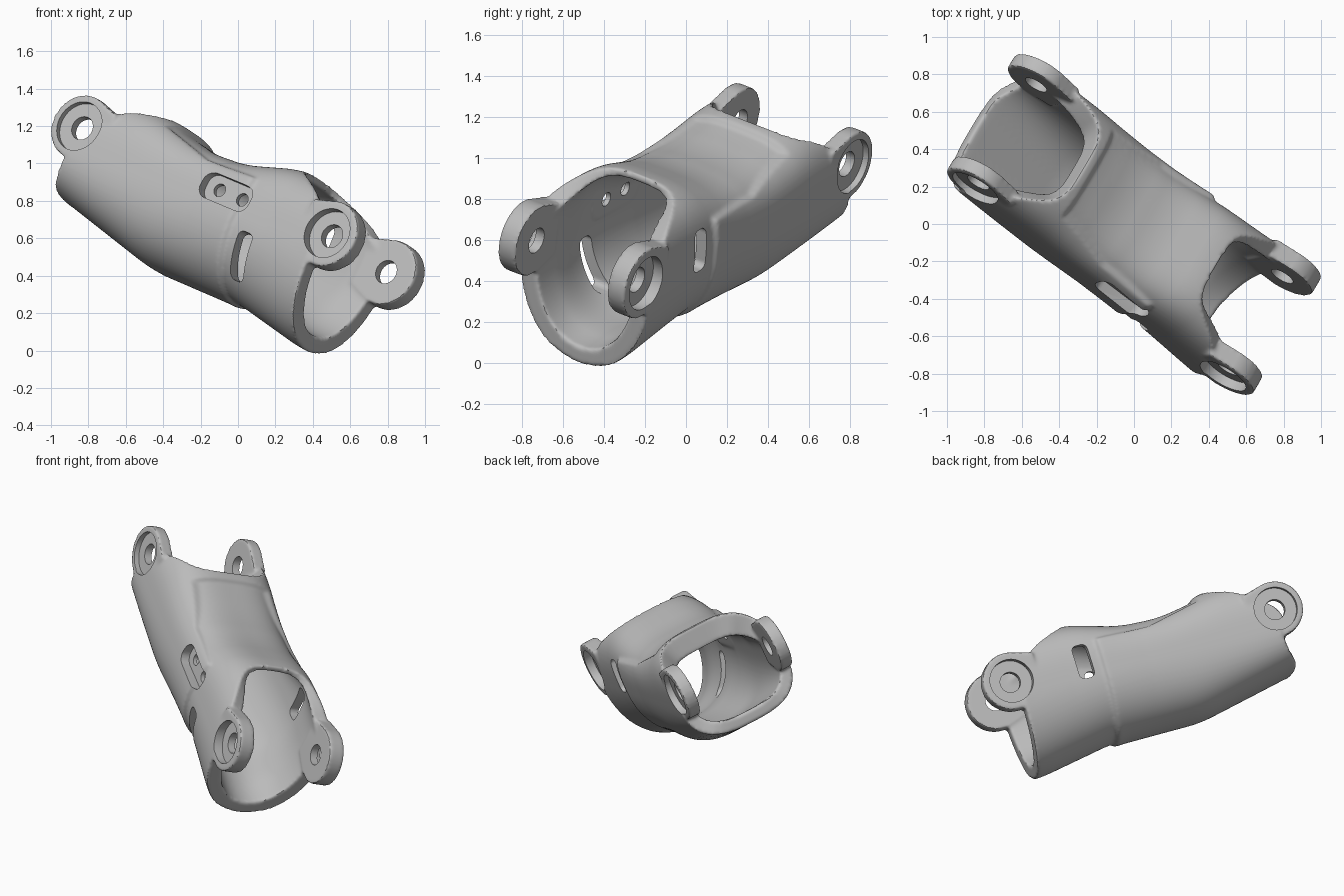
import bpy, bmesh, math
from mathutils import Vector, Matrix

cube = bpy.data.objects.get("Cube")
if cube:
    bpy.data.objects.remove(cube, do_unlink=True)

# Local frame: x runs along the tube, y across the pins, z out of the top
along = Vector((0.756, -0.572, -0.32)).normalized()
up = along.cross(Vector((0.479, 0.819, -0.317))).normalized()
side = up.cross(along)
FRAME = Matrix((along, side, up)).transposed().to_4x4()
FRAME.translation = (0, 0, 0.8)

grey = bpy.data.materials.new("light grey")
grey.use_nodes = True
grey.diffuse_color = (0.5, 0.5, 0.5, 1)
grey.node_tree.nodes["Principled BSDF"].inputs["Base Color"].default_value = (0.5, 0.5, 0.5, 1)


def table(points, x):
    """Piecewise linear lookup."""
    if x <= points[0][0]:
        return points[0][1]
    for (x0, y0), (x1, y1) in zip(points, points[1:]):
        if x <= x1:
            return y0 + (y1 - y0) * (x - x0) / (x1 - x0)
    return points[-1][1]


def soft(points, x, r=0.08):
    return sum(table(points, x + r * k / 3) for k in range(-3, 4)) / 7


def step(x):
    x = min(max(x, 0), 1)
    return x * x * (3 - 2 * x)


def make(name, bm):
    bmesh.ops.recalc_face_normals(bm, faces=bm.faces)
    mesh = bpy.data.meshes.new(name)
    bm.to_mesh(mesh)
    bm.free()
    obj = bpy.data.objects.new(name, mesh)
    bpy.context.collection.objects.link(obj)
    mesh.materials.append(grey)
    return obj


def prism(name, outline, y0, y1):
    """Plate with an outline in the side plane, from y0 to y1."""
    bm = bmesh.new()
    rings = [[bm.verts.new((x, y, z)) for x, z in outline] for y in (y0, y1)]
    for ring in rings:
        bm.faces.new(ring)
    n = len(outline)
    for i in range(n):
        j = (i + 1) % n
        bm.faces.new((rings[0][i], rings[0][j], rings[1][j], rings[1][i]))
    return make(name, bm)


def circle(cx, cz, r, n=48):
    return [(cx + r * math.cos(math.tau * i / n), cz + r * math.sin(math.tau * i / n)) for i in range(n)]


def rounded(cx, cz, hx, hz, r):
    pts = []
    for k, (sx, sz) in enumerate(((1, 1), (-1, 1), (-1, -1), (1, -1))):
        for i in range(7):
            a = math.pi / 2 * (k + i / 6)
            pts.append((cx + sx * (hx - r) + r * math.cos(a), cz + sz * (hz - r) + r * math.sin(a)))
    return pts


def join(objs):
    bpy.ops.object.select_all(action='DESELECT')
    for obj in objs:
        obj.select_set(True)
    bpy.context.view_layer.objects.active = objs[0]
    bpy.ops.object.join()
    return objs[0]


def modify(obj, kind, **settings):
    mod = obj.modifiers.new(kind.lower(), kind)
    for key, value in settings.items():
        setattr(mod, key, value)
    bpy.context.view_layer.objects.active = obj
    bpy.ops.object.modifier_apply(modifier=mod.name)


def cut(obj, cutters):
    cutter = join(cutters)
    modify(obj, 'BOOLEAN', operation='DIFFERENCE', solver='EXACT', object=cutter)
    bpy.data.objects.remove(cutter, do_unlink=True)


# Tube outline along its length, and its two cut ends
TOP = [(-0.52, 0.24), (-0.42, 0.21), (-0.18, 0.17), (0.08, 0.185), (0.4, 0.28)]
BOTTOM = [(-0.97, -0.35), (-0.3, -0.5), (0.28, -0.505), (0.8, -0.6)]
WIDTH = [(-0.9, 0.368), (0.0, 0.362), (0.5, 0.373), (0.85, 0.388)]
FRONT_RIM = [(-0.6, 0.835), (-0.2, 0.845), (0.1, 0.77), (0.2, 0.62), (0.25, 0.48), (0.275, 0.41)]
BACK_RIM = [(-0.37, -0.945), (-0.3, -0.9), (-0.15, -0.87), (0.1, -0.76), (0.16, -0.68), (0.235, -0.48)]
PANEL = [(-0.43, 0.18), (-0.07, 0.10), (0.28, 0.11)]
MID = -0.1


def section(l, ang, out, high, low):
    """Point of the cross-section, grown by out, high and low at the sides, top and bottom."""
    c, s = math.cos(ang), math.sin(ang)
    height = soft(TOP, l) - MID + high if s > 0 else MID - soft(BOTTOM, l) + low
    square = step((0.3 - l) / 1.2)
    n = 3.1 if s > 0 else 2.1 + 0.6 * square
    y = math.copysign(abs(c) ** (2 / n), c) * (table(WIDTH, l) + out)
    return y, MID + math.copysign(abs(s) ** (2 / n), s) * height


def raised(l, u):
    """The main shell stands proud of the top panel and front sleeve."""
    shell = max(step((-0.42 - l) / 0.025), step((table(PANEL, l) + 0.01 - u) / 0.025))
    return 0.021 * shell * step((0.295 - l) / 0.025)


def tube():
    around, length = 200, 170
    bm = bmesh.new()
    columns = []
    for i in range(around):
        ang = math.tau * (i + 0.5) / around
        back = soft(BACK_RIM, section(-0.8, ang, 0, 0, 0)[1], 0.03)
        front = soft(FRONT_RIM, section(0.8, ang, 0, 0, 0)[1], 0.03)
        col = []
        for layer in (0, 1):
            for k in range(length + 1):
                t = k / length if layer == 0 else 1 - k / length
                l = back + (front - back) * t
                if layer == 0:
                    grow = raised(l, section(l, ang, 0, 0, 0)[1])
                    point = section(l, ang, grow, grow, grow)
                else:  # inner skin, wall thickness varies along the tube
                    fore = step((l - 0.4) / 0.3)
                    high = 0.06 + 0.07 * step((-0.3 - l) / 0.2) - 0.022 * step((l - 0.1) / 0.3)
                    point = section(l, ang, -0.06 - 0.04 * fore, -high, -0.06 - 0.03 * fore)
                col.append(bm.verts.new((l, *point)))
        columns.append(col)
    for i in range(around):
        a, b = columns[i], columns[(i + 1) % around]
        for k in range(len(a)):
            m = (k + 1) % len(a)
            bm.faces.new((a[k], a[m], b[m], b[k]))
    return make("limb_shell", bm)


# Tube, pocket backing and pin lugs
solids = [tube(), prism("pocket_floor", rounded(0.165, -0.02, 0.19, 0.09, 0.06), -0.34, -0.298)]
recesses, holes = [], []
for end, cz, radius, inner, floor, outer in ((1, -0.012, 0.184, 0.275, 0.325, 0.378),
                                             (-1, -0.003, 0.177, 0.295, 0.345, 0.378)):
    cx = 0.88 * end
    tab = [(cx + end * radius * math.cos(a), cz + radius * math.sin(a))
           for a in (math.radians(-100 + 5 * i) for i in range(41))]
    tab += [(end * 0.7, 0.13), (end * 0.7, -0.14)]
    for s in (1, -1):
        solids.append(prism("lug", tab, s * inner, s * outer))
        recesses.append(prism("bore_cutter", circle(cx, cz, 0.138), s * floor, s * 0.6))
        holes.append(prism("hole_cutter", circle(cx, cz, 0.065), s * 0.2, s * 0.6))

# Fuse into one casting with soft edges
shell = join(solids)
modify(shell, 'REMESH', mode='VOXEL', voxel_size=0.011)
modify(shell, 'SMOOTH', factor=0.5, iterations=5)

# Pocket with two screw holes on the right side, slots on both sides
recesses += [
    prism("pocket_cutter", rounded(0.165, -0.02, 0.165, 0.075, 0.06), -0.6, -0.325),
    prism("slot_cutter", rounded(0.4, -0.3, 0.05, 0.125, 0.035), -0.6, -0.15),
    prism("slot_cutter", rounded(0.4, -0.01, 0.05, 0.11, 0.035), 0.2, 0.6)]
holes += [prism("screw_cutter", circle(x, -0.02, 0.036, 24), -0.6, -0.2) for x in (0.09, 0.25)]
cut(shell, recesses)
cut(shell, holes)

# Place in the world and shade
shell.data.transform(FRAME)
bpy.ops.object.select_all(action='DESELECT')
shell.select_set(True)
bpy.context.view_layer.objects.active = shell
bpy.ops.object.shade_smooth_by_angle(angle=math.radians(42))
